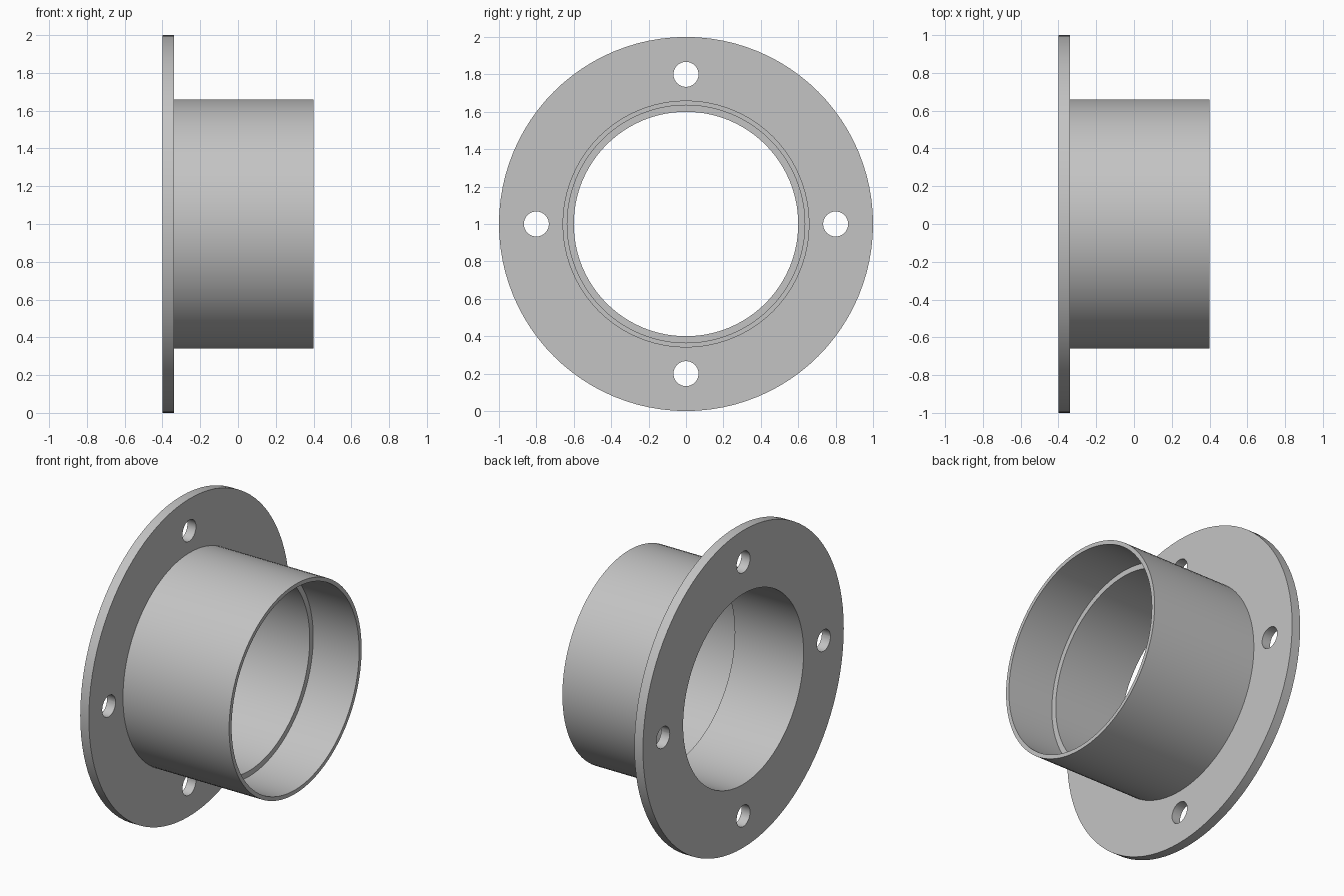
import bpy, bmesh, math
from mathutils import Matrix, Vector

cube = bpy.data.objects.get("Cube")
if cube:
    bpy.data.objects.remove(cube, do_unlink=True)

SEGMENTS = 96
CENTRE = Vector((0, 0, 1))
BOLT_CIRCLE = 0.8
HOLE_RADIUS = 0.067

grey = bpy.data.materials.new("plain_grey")
grey.use_nodes = True
colour = (0.55, 0.55, 0.55, 1)
grey.diffuse_color = colour
grey.node_tree.nodes["Principled BSDF"].inputs["Base Color"].default_value = colour


def make_object(name, bm):
    bmesh.ops.recalc_face_normals(bm, faces=bm.faces)
    mesh = bpy.data.meshes.new(name)
    bm.to_mesh(mesh)
    bm.free()
    mesh.materials.append(grey)
    obj = bpy.data.objects.new(name, mesh)
    bpy.context.collection.objects.link(obj)
    return obj


def lathe(name, profile):
    """Turn a closed (x, radius) profile around the x axis."""
    bm = bmesh.new()
    verts = [bm.verts.new(CENTRE + Vector((x, 0, r))) for x, r in profile]
    edges = [bm.edges.new((a, b)) for a, b in zip(verts, verts[1:] + verts[:1])]
    bmesh.ops.spin(bm, geom=verts + edges, cent=CENTRE, axis=(1, 0, 0),
                   angle=math.tau, steps=SEGMENTS, use_merge=True)
    bmesh.ops.remove_doubles(bm, verts=bm.verts, dist=1e-4)
    return make_object(name, bm)


# Flange and sleeve in one turned piece, with a stepped bore
sleeve = lathe("flanged_sleeve", [
    (-0.4, 0.6), (-0.4, 1.0), (-0.34, 1.0), (-0.34, 0.66),
    (0.4, 0.66), (0.4, 0.635), (0.08, 0.635), (0.08, 0.6)])

# Four bolt holes through the flange
bm = bmesh.new()
for i in range(4):
    angle = i * math.pi / 2
    offset = Vector((-0.37, math.sin(angle) * BOLT_CIRCLE, math.cos(angle) * BOLT_CIRCLE))
    bmesh.ops.create_cone(
        bm, cap_ends=True, segments=32, radius1=HOLE_RADIUS, radius2=HOLE_RADIUS, depth=0.2,
        matrix=Matrix.Translation(CENTRE + offset) @ Matrix.Rotation(math.pi / 2, 4, "Y"))
cutter = make_object("bolt_hole_cutter", bm)
cutter.hide_render = True

holes = sleeve.modifiers.new("bolt_holes", "BOOLEAN")
holes.operation = "DIFFERENCE"
holes.solver = "EXACT"
holes.object = cutter

bpy.ops.object.select_all(action="DESELECT")
sleeve.select_set(True)
bpy.context.view_layer.objects.active = sleeve
bpy.ops.object.modifier_apply(modifier=holes.name)
bpy.data.objects.remove(cutter, do_unlink=True)
bpy.ops.object.shade_smooth_by_angle(angle=math.radians(30))
